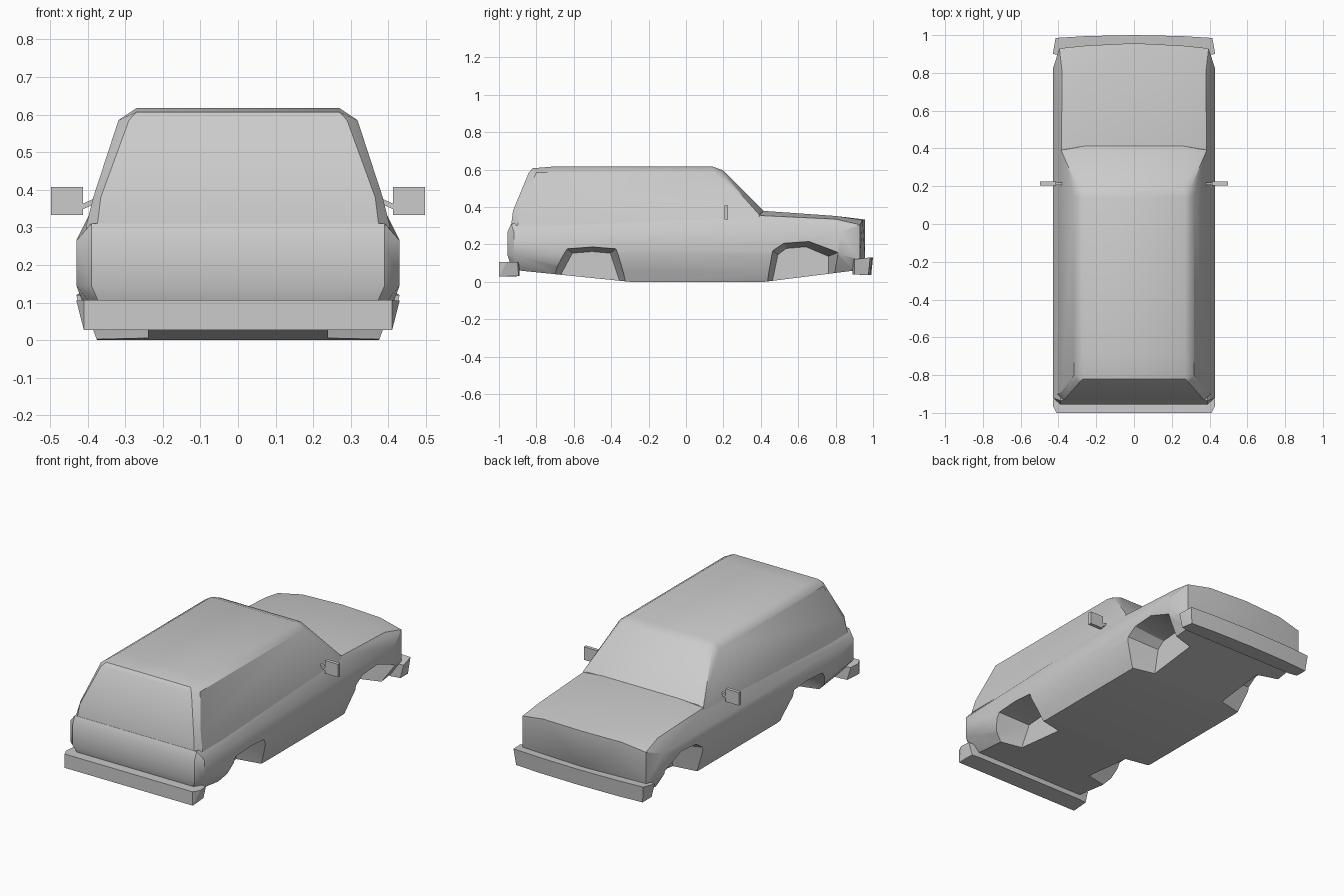
import bpy, bmesh

cube = bpy.data.objects.get("Cube")
if cube:
    bpy.data.objects.remove(cube, do_unlink=True)

paint = bpy.data.materials.new("light grey")
paint.use_nodes = True
GREY = (0.6, 0.6, 0.6, 1)
paint.diffuse_color = GREY
paint.node_tree.nodes["Principled BSDF"].inputs["Base Color"].default_value = GREY


def activate(ob):
    bpy.ops.object.select_all(action='DESELECT')
    ob.select_set(True)
    bpy.context.view_layer.objects.active = ob


def hull(name, points, mirror=True):
    """Convex solid around points, optionally mirrored across x = 0."""
    bm = bmesh.new()
    for x, y, z in points:
        bm.verts.new((x, y, z))
        if mirror and x:
            bm.verts.new((-x, y, z))
    res = bmesh.ops.convex_hull(bm, input=bm.verts[:])
    unused = {v for v in bm.verts if not v.link_faces}
    bmesh.ops.delete(bm, geom=list(unused), context='VERTS')
    bmesh.ops.dissolve_limit(bm, angle_limit=0.01, verts=bm.verts[:], edges=bm.edges[:])
    bmesh.ops.recalc_face_normals(bm, faces=bm.faces[:])
    mesh = bpy.data.meshes.new(name)
    bm.to_mesh(mesh)
    bm.free()
    mesh.materials.append(paint)
    ob = bpy.data.objects.new(name, mesh)
    bpy.context.collection.objects.link(ob)
    return ob


def smooth(ob, angle=0.5):
    activate(ob)
    bpy.ops.object.shade_smooth_by_angle(angle=angle)


# Lower body with bonnet
body = hull("lower_body", [
    # tail
    (0.39, -0.955, 0.265), (0.39, -0.955, 0.145), (0.37, -0.94, 0.1), (0.36, -0.89, 0.06),
    (0.39, -0.935, 0.31),
    # flanks
    (0.43, -0.92, 0.265), (0.43, -0.92, 0.145), (0.43, 0.82, 0.265), (0.43, 0.82, 0.145),
    # floor
    (0.375, -0.3, 0), (0.375, 0.42, 0), (0.36, 0.9, 0.06),
    # bonnet
    (0.385, 0.38, 0.355), (0.25, 0.4, 0.38), (0.38, 0.8, 0.335), (0.25, 0.8, 0.352),
    # nose
    (0.395, 0.93, 0.305), (0.25, 0.945, 0.33), (0, 0.957, 0.333),
    (0.395, 0.93, 0.12), (0, 0.957, 0.12),
])

# Wheel arches: tapered pockets on both sides
arches = {
    "rear": [(-0.74, -0.1), (-0.72, 0.05), (-0.64, 0.18), (-0.5, 0.19), (-0.37, 0.18), (-0.31, 0.02), (-0.28, -0.1)],
    "front": [(0.4, -0.1), (0.42, 0.0), (0.46, 0.17), (0.52, 0.21), (0.66, 0.22), (0.82, 0.16), (0.82, -0.1)],
}
for end, outline in arches.items():
    mid = sum(y for y, z in outline) / len(outline)
    for side in (-1, 1):
        pts = [(side * 0.46, y, z) for y, z in outline]
        pts += [(side * 0.24, mid + (y - mid) * 0.75, z * 0.85) for y, z in outline]
        cutter = hull(end + "_arch_cutter", pts, mirror=False)
        cutter.hide_render = True
        activate(body)
        mod = body.modifiers.new("arch", 'BOOLEAN')
        mod.operation = 'DIFFERENCE'
        mod.solver = 'EXACT'
        mod.object = cutter
        bpy.ops.object.modifier_apply(modifier=mod.name)
        bpy.data.objects.remove(cutter, do_unlink=True)
smooth(body)

# Cabin with sloped windscreen and tailgate
cabin = hull("cabin", [
    (0.405, -0.9, 0.3), (0.375, -0.935, 0.3), (0.365, -0.925, 0.38), (0.385, -0.89, 0.38),
    (0.318, -0.8, 0.585), (0.29, -0.84, 0.585), (0.27, -0.82, 0.607), (0.27, -0.7, 0.617),
    (0.27, 0.14, 0.617), (0.318, 0.15, 0.585), (0.26, 0.2, 0.595), (0.3, 0.19, 0.585),
    (0.405, 0.4, 0.3), (0.385, 0.39, 0.36), (0.25, 0.415, 0.378),
])
smooth(cabin)

# Front bumper, bowed with ends wrapping back
smooth(hull("front_bumper", [
    (0, 1.0, 0.13), (0, 0.99, 0.035), (0.25, 0.995, 0.13), (0.25, 0.985, 0.035),
    (0.415, 0.985, 0.13), (0.405, 0.975, 0.035), (0.43, 0.9, 0.12), (0.41, 0.9, 0.04),
    (0.36, 0.89, 0.12), (0.36, 0.89, 0.04),
]))

# Rear bumper
smooth(hull("rear_bumper", [
    (0.41, -1.0, 0.107), (0.41, -1.0, 0.027), (0.43, -0.96, 0.105), (0.41, -0.95, 0.03),
    (0.425, -0.9, 0.105), (0.405, -0.895, 0.03), (0.36, -0.89, 0.1), (0.36, -0.89, 0.03),
]))

# Door mirrors on angled arms
for side, label in ((1, "left"), (-1, "right")):
    hull(label + "_mirror", [(side * x, y, z) for x in (0.412, 0.497)
                             for y in (0.205, 0.225) for z in (0.333, 0.408)], mirror=False)
    hull(label + "_mirror_arm", [(side * x, y, z + dz) for x, z in ((0.375, 0.365), (0.42, 0.345))
                                 for y in (0.207, 0.22) for dz in (0, 0.015)], mirror=False)
